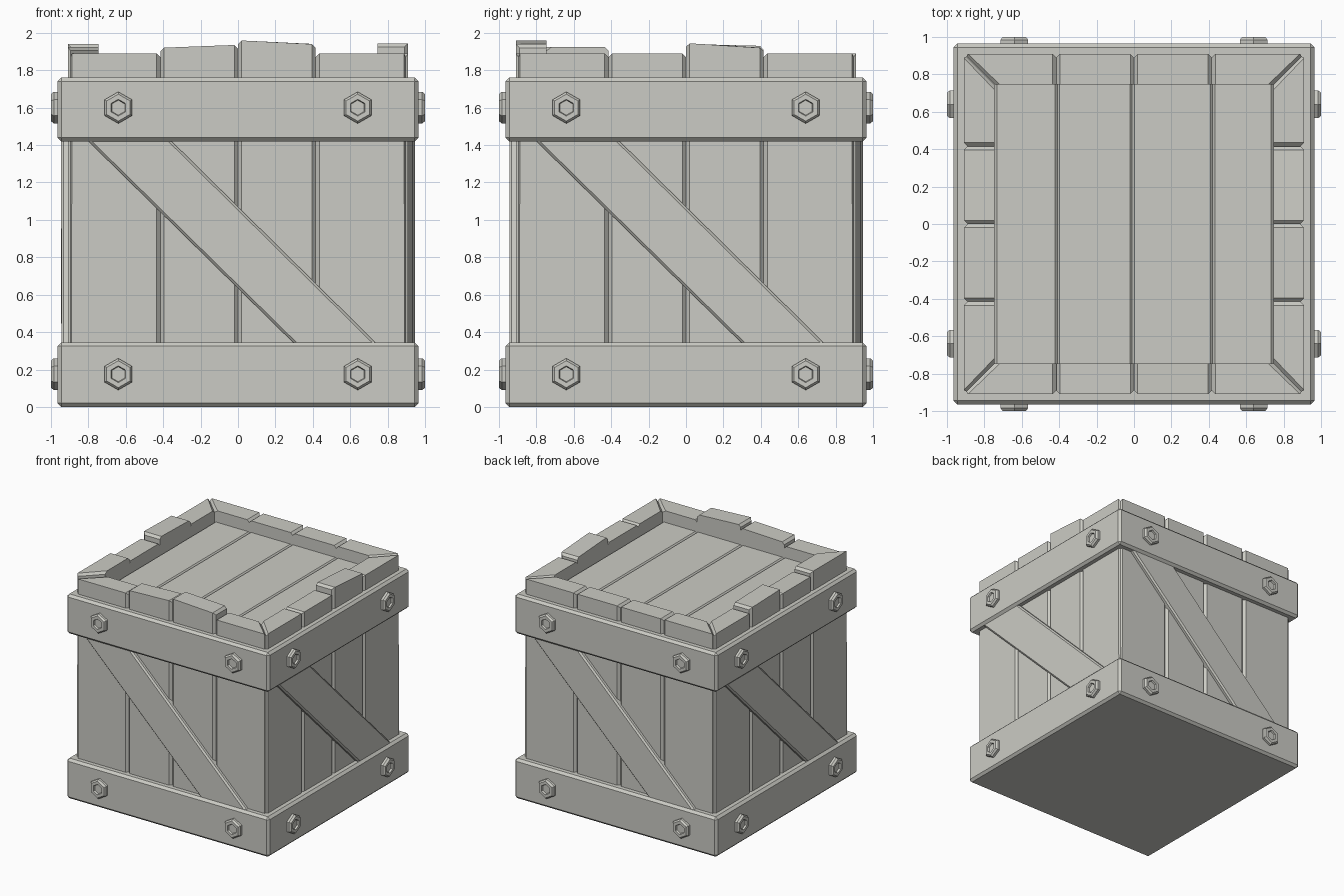
import bpy, bmesh, math
from mathutils import Matrix, Vector

old = bpy.data.objects.get("Cube")
if old:
    bpy.data.objects.remove(old, do_unlink=True)

GREY = (0.6, 0.6, 0.555, 1)
mat = bpy.data.materials.new("warm_grey")
mat.diffuse_color = GREY
mat.use_nodes = True
mat.node_tree.nodes["Principled BSDF"].inputs["Base Color"].default_value = GREY

OUT, INN = 0.91, 0.745          # wall faces
BAND, BRACE = 0.965, 0.945      # outer faces of bands and braces
LOW, HIGH = 0.345, 1.42         # wall zone left open between the bands


def finish(name, bm, turn=0):
    """Turn a part to one of the four sides and make it an object."""
    bmesh.ops.rotate(bm, verts=bm.verts, matrix=Matrix.Rotation(turn * math.pi / 2, 3, "Z"))
    bmesh.ops.recalc_face_normals(bm, faces=bm.faces)
    mesh = bpy.data.meshes.new(name)
    bm.to_mesh(mesh)
    bm.free()
    mesh.materials.append(mat)
    ob = bpy.data.objects.new(name, mesh)
    bpy.context.collection.objects.link(ob)
    return ob


def prism(points, offset):
    """Extrude a polygon along an offset."""
    bm = bmesh.new()
    face = bm.faces.new([bm.verts.new(p) for p in points])
    new = bmesh.ops.extrude_face_region(bm, geom=[face])["geom"]
    bmesh.ops.translate(bm, verts=[v for v in new if isinstance(v, bmesh.types.BMVert)], vec=offset)
    bmesh.ops.recalc_face_normals(bm, faces=bm.faces)
    return bm


def chamfer(bm, width, rule=lambda a, b: True):
    edges = [e for e in bm.edges if rule(e.verts[0].co, e.verts[1].co)]
    bmesh.ops.bevel(bm, geom=edges, offset=width, segments=1, affect="EDGES", profile=0.5)


def box(x0, x1, y0, y1, z0, z1):
    return prism([(x0, y0, z0), (x1, y0, z0), (x1, y1, z0), (x0, y1, z0)], (0, 0, z1 - z0))


# Solid bands around the base and the top
for name, z0, z1 in (("base_band", 0, LOW), ("top_band", HIGH, 1.76)):
    bm = box(-BAND, BAND, -BAND, BAND, z0, z1)
    chamfer(bm, 0.02)
    finish(name, bm)


def wall_plank(name, u0, u1, z_left, z_right, turn):
    """Upright plank, mitred at the crate corners, with chamfered ends."""
    i0 = -INN if u0 == -OUT else u0
    i1 = INN if u1 == OUT else u1
    bm = prism([(u0, -OUT, 0.1), (u1, -OUT, 0.1), (i1, -INN, 0.1), (i0, -INN, 0.1)], (0, 0, 1))
    mid = (u0 + u1) / 2
    for v in bm.verts:
        if v.co.z > 0.5:
            v.co.z = z_left if v.co.x < mid else z_right

    def end_edge(a, b):
        same_end = (a.x < mid) == (b.x < mid)
        outer = a.y < -0.9 and b.y < -0.9
        top = a.z > 1 and b.z > 1
        return same_end and (outer or top)
    chamfer(bm, 0.02, end_edge)
    finish(name, bm, turn)


def bolt(name, u, z, turn):
    """Hex bolt with a chamfered rim and a hex socket."""
    bm = bmesh.new()
    rings = []
    for r, d in ((0.085, 0.955), (0.085, 0.985), (0.072, 1.0), (0.045, 1.0), (0.04, 0.985)):
        rings.append([bm.verts.new((u + r * math.sin(k * math.pi / 3), -d,
                                    z + r * math.cos(k * math.pi / 3))) for k in range(6)])
    for a, b in zip(rings, rings[1:]):
        for k in range(6):
            n = (k + 1) % 6
            bm.faces.new((a[k], a[n], b[n], b[k]))
    bm.faces.new(rings[0])
    bm.faces.new(rings[-1])
    finish(name, bm, turn)


# Four sides: uneven planks, a diagonal brace and four bolts each
FLAT = (1.89, 1.89)
sides = (("front", (FLAT, (1.92, 1.935), (1.96, 1.94), FLAT)),
         ("left", (FLAT, FLAT, (1.945, 1.92), FLAT)),
         ("back", (FLAT, FLAT, FLAT, FLAT)),
         ("right", (FLAT, (1.93, 1.94), FLAT, (1.925, 1.925))))
cuts = (-OUT, -0.415, 0, 0.415, OUT)

for turn, (side, tops) in enumerate(sides):
    for i, (zl, zr) in enumerate(tops):
        wall_plank(f"{side}_plank_{i + 1}", cuts[i], cuts[i + 1], zl, zr, turn)

    # The brace runs on a little behind both bands
    run = 0.04
    corners = [(-0.8 - run, HIGH + run), (-0.355 - run, HIGH + run),
               (0.735 + run, LOW - run), (0.295 + run, LOW - run)]
    bm = prism([(u, -BRACE, z) for u, z in corners], (0, 0.06, 0))
    chamfer(bm, 0.013, lambda a, b: a.y < -0.94 and b.y < -0.94 and abs(a.z - b.z) > 0.5)
    finish(f"{side}_brace", bm, turn)

    for u in (-0.64, 0.64):
        for z, level in ((0.175, "lower"), (1.6, "upper")):
            bolt(f"{side}_{level}_bolt", u, z, turn)

# Sunken lid boards
lid_cuts = (-INN, -0.41, -0.01, 0.42, INN)
for i in range(4):
    bm = box(lid_cuts[i], lid_cuts[i + 1], -INN, INN, 1.6, 1.79)
    chamfer(bm, 0.012, lambda a, b: a.z > 1.7 and b.z > 1.7 and abs(a.x - b.x) < 0.01)
    finish(f"lid_board_{i + 1}", bm)
